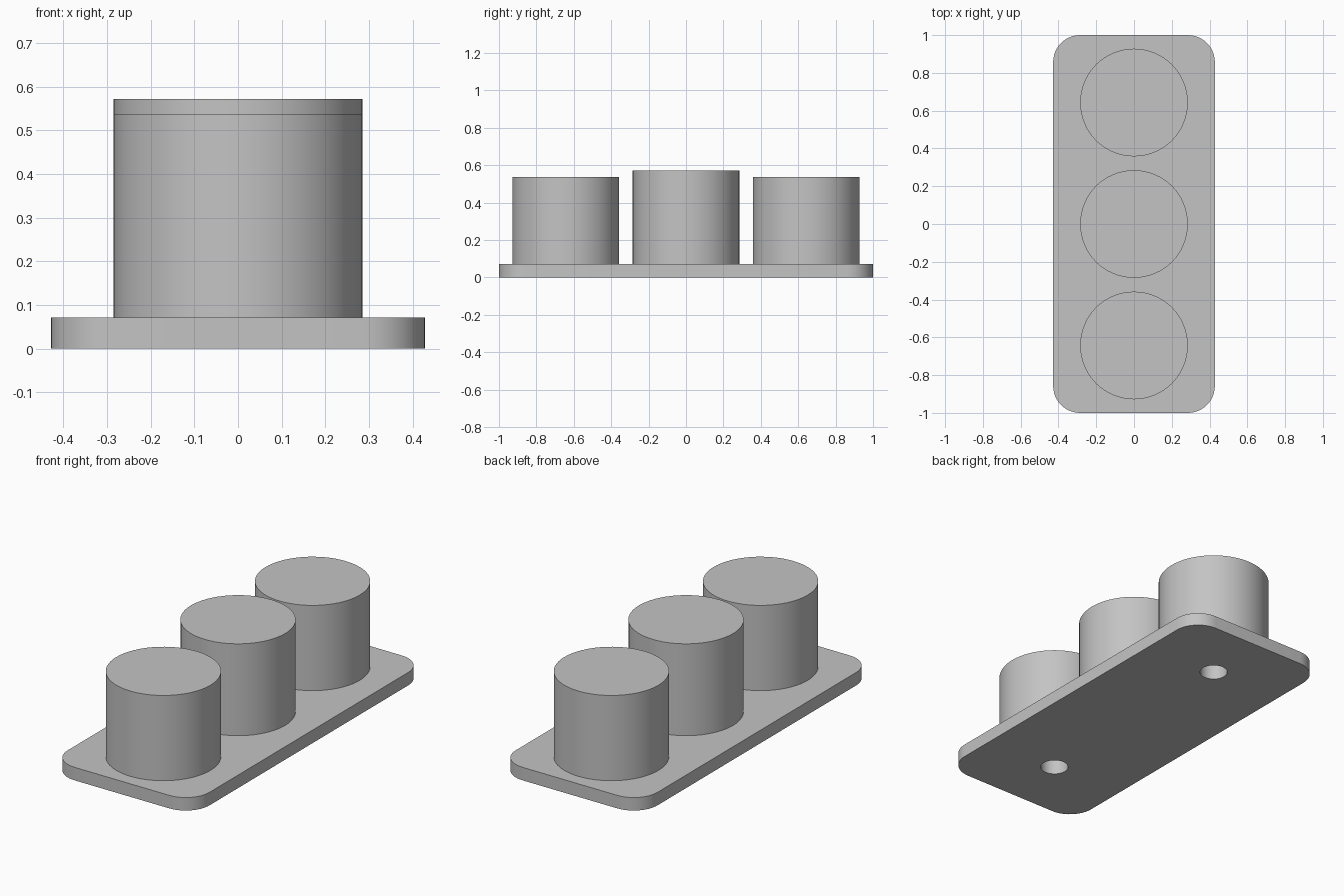
import bpy, bmesh
from math import cos, sin, pi, radians

cube = bpy.data.objects.get("Cube")
if cube:
    bpy.data.objects.remove(cube, do_unlink=True)

HALF_X, HALF_Y, CORNER = 0.428, 1.0, 0.143
PLATE_TOP = 0.071
PEG_RADIUS, PEG_SPACING = 0.285, 0.643
HOLE_RADIUS, HOLE_DEPTH = 0.071, 0.36

grey = bpy.data.materials.new("plain grey")
grey.use_nodes = True
colour = (0.55, 0.55, 0.55, 1)
grey.diffuse_color = colour
grey.node_tree.nodes["Principled BSDF"].inputs["Base Color"].default_value = colour


def prism(name, outline, bottom, top):
    """Extrude a flat outline upwards into a solid."""
    bm = bmesh.new()
    base = bm.faces.new([bm.verts.new((x, y, bottom)) for x, y in outline])
    walls = bmesh.ops.extrude_face_region(bm, geom=[base], use_keep_orig=True)
    raised = [v for v in walls["geom"] if isinstance(v, bmesh.types.BMVert)]
    bmesh.ops.translate(bm, verts=raised, vec=(0, 0, top - bottom))
    bmesh.ops.recalc_face_normals(bm, faces=bm.faces)
    mesh = bpy.data.meshes.new(name)
    bm.to_mesh(mesh)
    bm.free()
    mesh.materials.append(grey)
    obj = bpy.data.objects.new(name, mesh)
    bpy.context.collection.objects.link(obj)
    return obj


def circle(radius, y, count=64):
    return [(radius * cos(2 * pi * i / count), y + radius * sin(2 * pi * i / count))
            for i in range(count)]


def rounded_rectangle(hx, hy, r, steps=12):
    points = []
    for quarter, (sx, sy) in enumerate([(1, 1), (-1, 1), (-1, -1), (1, -1)]):
        for i in range(steps + 1):
            a = (quarter + i / steps) * pi / 2
            points.append((sx * (hx - r) + r * cos(a), sy * (hy - r) + r * sin(a)))
    return points


def cut(target, cutter):
    mod = target.modifiers.new("screw hole", "BOOLEAN")
    mod.operation = "DIFFERENCE"
    mod.solver = "EXACT"
    mod.object = cutter


# Base plate and the three round pegs, the middle one taller
plate = prism("base_plate", rounded_rectangle(HALF_X, HALF_Y, CORNER), 0, PLATE_TOP)
parts = [plate]
cutters = []
for name, side, height in [("front_peg", -1, 0.536), ("middle_peg", 0, 0.572),
                           ("back_peg", 1, 0.536)]:
    y = side * PEG_SPACING
    peg = prism(name, circle(PEG_RADIUS, y), PLATE_TOP, height)
    parts.append(peg)
    # Screw hole from below, through the plate into each outer peg
    if side:
        cutter = prism(name + "_hole_cutter", circle(HOLE_RADIUS, y, 32), -0.1, HOLE_DEPTH)
        cut(plate, cutter)
        cut(peg, cutter)
        cutters.append(cutter)

# Apply the cuts, then drop the cutters
for part in parts:
    bpy.ops.object.select_all(action="DESELECT")
    part.select_set(True)
    bpy.context.view_layer.objects.active = part
    for mod in list(part.modifiers):
        bpy.ops.object.modifier_apply(modifier=mod.name)
    bpy.ops.object.shade_smooth_by_angle(angle=radians(30))
for cutter in cutters:
    bpy.data.objects.remove(cutter, do_unlink=True)
